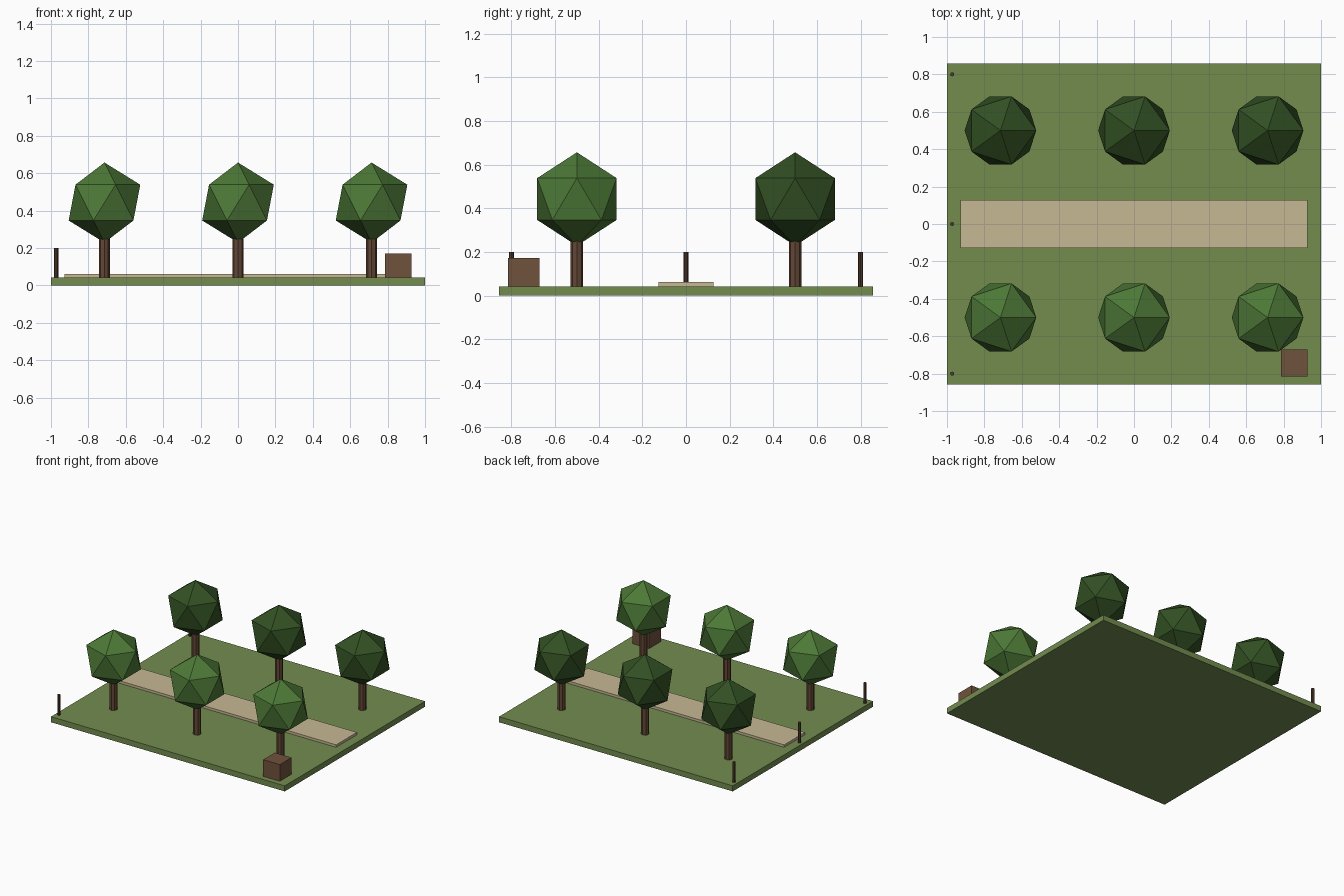
import bpy

if "Cube" in bpy.data.objects:
    bpy.data.objects.remove(bpy.data.objects["Cube"], do_unlink=True)


def material(name, srgb):
    """Flat material from an 8-bit sRGB colour."""
    linear = [(c / 255 / 12.92) if c < 11 else ((c / 255 + 0.055) / 1.055) ** 2.4 for c in srgb]
    mat = bpy.data.materials.new(name)
    mat.use_nodes = True
    mat.diffuse_color = (*linear, 1)
    mat.node_tree.nodes["Principled BSDF"].inputs["Base Color"].default_value = (*linear, 1)
    return mat


grass = material("grass green", (115, 140, 79))
sand = material("sandy path", (199, 184, 147))
bark = material("bark brown", (99, 71, 53))
crate_wood = material("crate brown", (112, 82, 60))
post_wood = material("post brown", (84, 60, 45))
light_leaf = material("light leaf green", (76, 120, 54))
dark_leaf = material("dark leaf green", (50, 80, 35))


def finish(name, mat):
    obj = bpy.context.object
    obj.name = name
    obj.data.materials.append(mat)
    return obj


def box(name, centre, size, bottom, top, mat):
    bpy.ops.mesh.primitive_cube_add(size=1, location=(*centre, (bottom + top) / 2))
    obj = finish(name, mat)
    obj.scale = (*size, top - bottom)
    return obj


def pole(name, x, y, radius, bottom, top, mat):
    bpy.ops.mesh.primitive_cylinder_add(vertices=8, radius=radius, depth=top - bottom,
                                        location=(x, y, (bottom + top) / 2))
    return finish(name, mat)


GROUND = 0.043

# Lawn slab, path and crate
box("lawn", (0, 0), (2, 1.714), 0, GROUND, grass)
box("path", (0, 0), (1.857, 0.254), GROUND, 0.062, sand)
box("crate", (0.857, -0.743), (0.143, 0.143), GROUND, 0.172, crate_wood)

# Two rows of trees: light in front, dark behind
for row, y, leaf in (("front", -0.5, light_leaf), ("back", 0.5, dark_leaf)):
    for side, x in (("right", -0.714), ("middle", 0), ("left", 0.714)):
        pole(f"{row}_{side}_trunk", x, y, 0.0286, GROUND, 0.257, bark)
        bpy.ops.mesh.primitive_ico_sphere_add(subdivisions=1, radius=0.214,
                                              location=(x, y, 0.443))
        finish(f"{row}_{side}_crown", leaf)

# Fence posts along the right edge
for place, y in (("front", -0.8), ("middle", 0), ("back", 0.8)):
    pole(f"{place}_post", -0.972, y, 0.011, GROUND, 0.2, post_wood)
